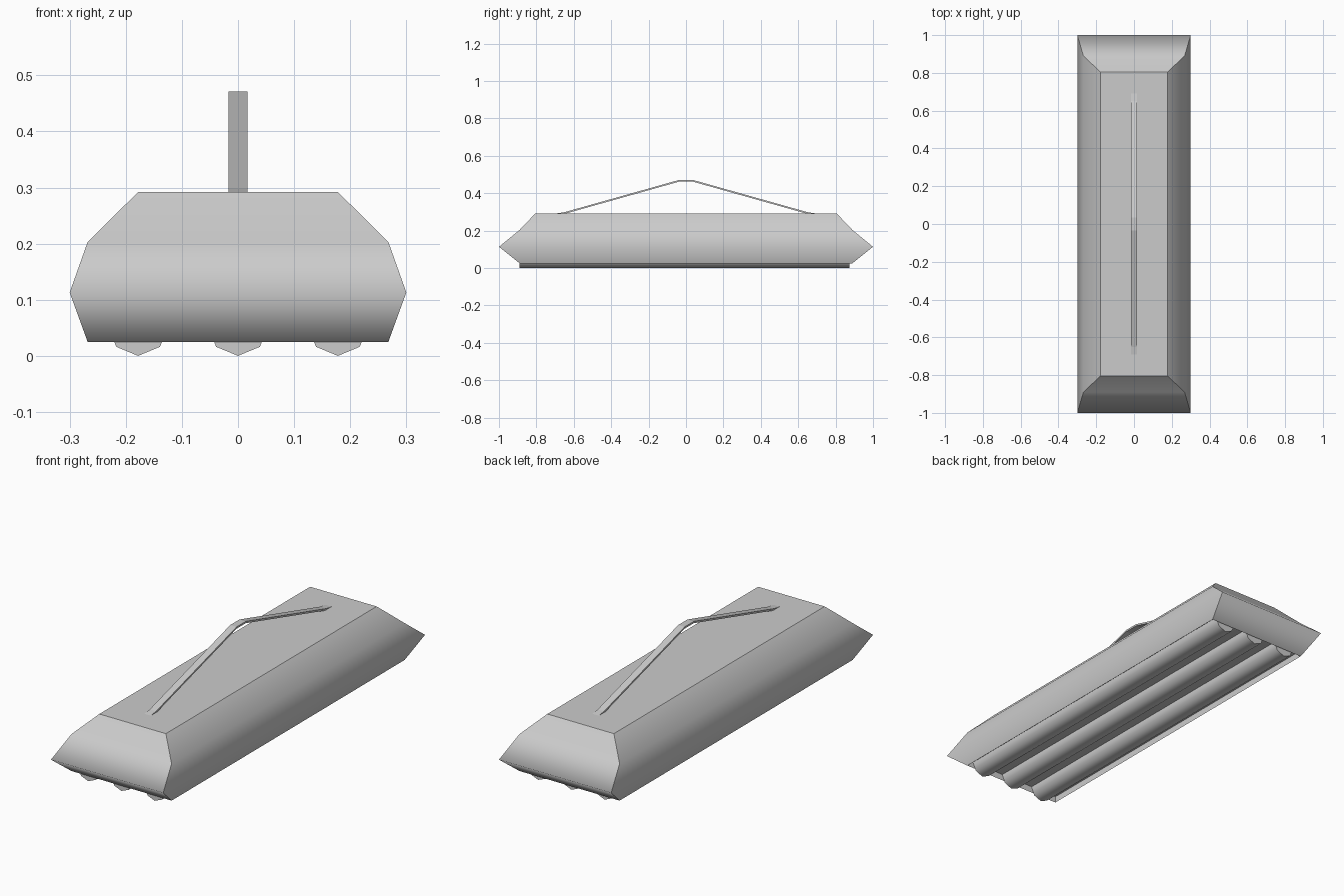
import bpy, bmesh, math

if "Cube" in bpy.data.objects:
    bpy.data.objects.remove(bpy.data.objects["Cube"])


def make_object(name, bm):
    bmesh.ops.recalc_face_normals(bm, faces=bm.faces)
    mesh = bpy.data.meshes.new(name)
    bm.to_mesh(mesh)
    bm.free()
    obj = bpy.data.objects.new(name, mesh)
    bpy.context.collection.objects.link(obj)
    return obj


# Housing: rectangular rings (half width, half length, height), starting at the recess
# ceiling so the underside forms a shallow straight-walled tray
rings = [(0.268, 0.89, 0.056), (0.268, 0.89, 0.025), (0.30, 1.0, 0.113),
         (0.268, 0.89, 0.203), (0.178, 0.805, 0.292)]
bm = bmesh.new()
loops = [[bm.verts.new((sx * w, sy * l, z))
          for sx, sy in ((-1, -1), (1, -1), (1, 1), (-1, 1))] for w, l, z in rings]
for a, b in zip(loops, loops[1:]):
    for i in range(4):
        j = (i + 1) % 4
        bm.faces.new((a[i], a[j], b[j], b[i]))
bm.faces.new(loops[0])
bm.faces.new(loops[-1])
# Smooth over the two middle rings, sharp everywhere else
soft = set(loops[2] + loops[3])
for f in bm.faces:
    f.smooth = True
for e in bm.edges:
    u, v = e.verts
    e.smooth = u in soft and v in soft and abs(u.co.z - v.co.z) < 1e-4
make_object("lamp_housing", bm)

# Three eight-sided tubes in the tray
for name, x in (("left_tube", -0.178), ("middle_tube", 0), ("right_tube", 0.178)):
    bpy.ops.mesh.primitive_cylinder_add(vertices=8, radius=0.055, depth=1.765,
                                        location=(x, -0.0075, 0.055),
                                        rotation=(math.pi / 2, 0, 0))
    tube = bpy.context.object
    tube.name = name
    bpy.ops.object.shade_smooth_by_angle(angle=math.radians(50))

# Hanging strap: thin bent strip with short flatter feet
half = [(-0.69, 0.292), (-0.65, 0.298), (-0.035, 0.471)]
path = half + [(-y, z) for y, z in reversed(half)]
bm = bmesh.new()
rows = [[bm.verts.new((x, y, z + dz)) for x, dz in
         ((-0.017, 0), (0.017, 0), (0.017, -0.009), (-0.017, -0.009))] for y, z in path]
for a, b in zip(rows, rows[1:]):
    for i in range(4):
        j = (i + 1) % 4
        bm.faces.new((a[i], a[j], b[j], b[i]))
bm.faces.new(rows[0])
bm.faces.new(rows[-1])
make_object("hanging_strap", bm)
